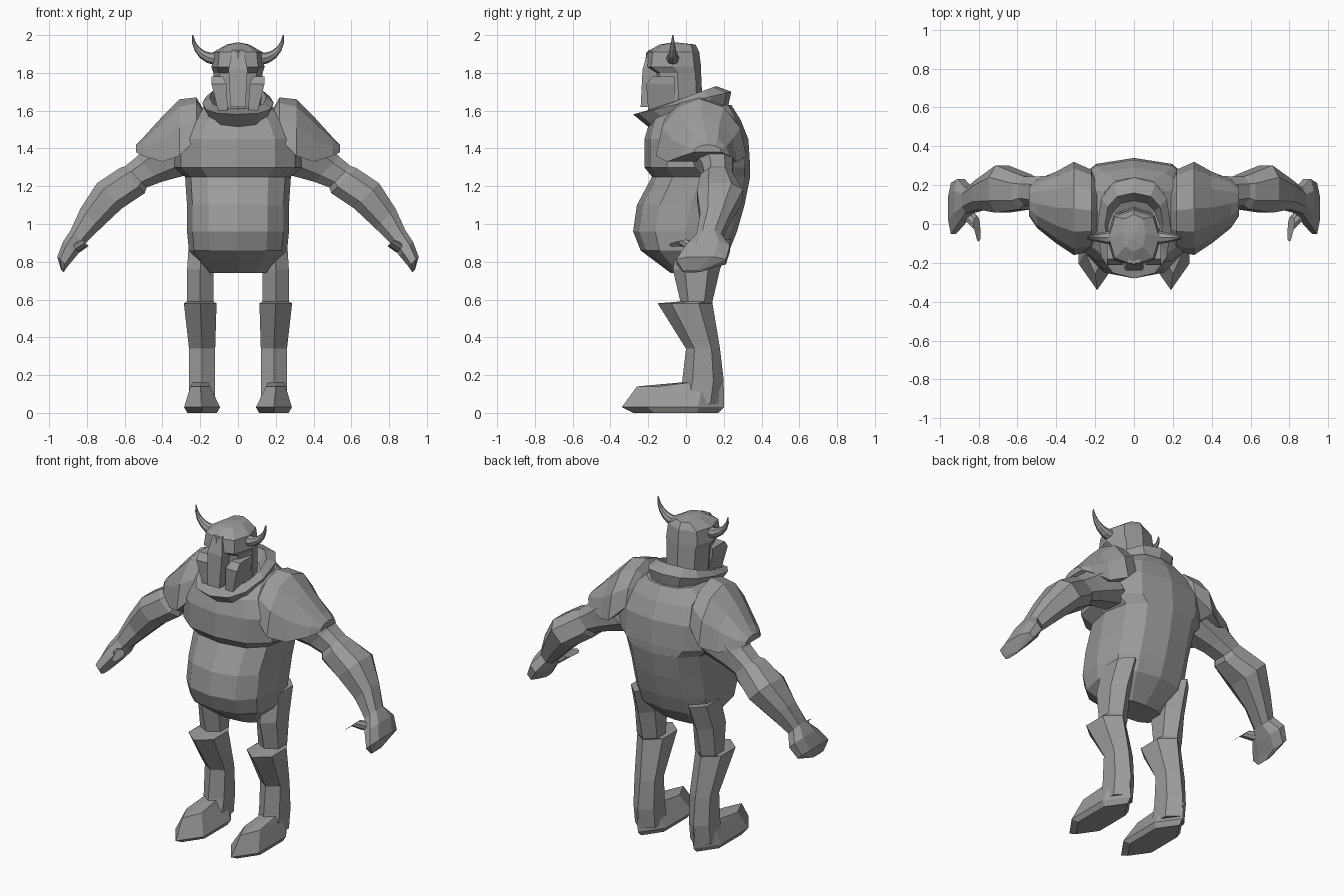
import bpy
import bmesh
from math import sin, cos, pi, copysign

default = bpy.data.objects.get("Cube")
if default:
    bpy.data.objects.remove(default, do_unlink=True)

grey = bpy.data.materials.new("plain grey")
grey.use_nodes = True
shade = (.33, .33, .33, 1)
grey.diffuse_color = shade
grey.node_tree.nodes["Principled BSDF"].inputs["Base Color"].default_value = shade


def outline(sides, power=1.0, turn=0.0):
    """Superellipse polygon starting at the front; low powers are boxier."""
    def bend(value):
        return copysign(abs(value) ** power, value)
    angles = [turn + 2 * pi * step / sides for step in range(sides)]
    return [(bend(sin(angle)), bend(-cos(angle))) for angle in angles]


BODY = outline(sides=12, power=.8)
HEAD = outline(sides=8, power=.8)
ARM = outline(sides=8, power=.8, turn=pi / 8)
ROUND = outline(sides=8)
POINTED = outline(sides=6)
BLOCK = outline(sides=4, power=0, turn=pi / 4)
ARCH = [(2 * sin(pi * step / 6) - 1, -cos(pi * step / 6)) for step in range(7)]


def loft(name, shape, sections, side=1, tilt=0):
    """Skin a row of cross-sections; side -1 mirrors, tilt raises the back."""
    bm = bmesh.new()
    rings = []
    for x, z, across, rise, front, back in sections:
        middle, depth = (front + back) / 2, (back - front) / 2
        rings.append([
            bm.verts.new((side * (x + a * across), middle + b * depth, z + a * rise + b * tilt))
            for a, b in shape
        ])
    for low, high in zip(rings, rings[1:]):
        for i in range(len(shape)):
            bm.faces.new((low[i - 1], low[i], high[i], high[i - 1]))
    bm.faces.new(rings[0])
    bm.faces.new(rings[-1])
    bmesh.ops.recalc_face_normals(bm, faces=bm.faces)
    mesh = bpy.data.meshes.new(name)
    bm.to_mesh(mesh)
    bm.free()
    mesh.materials.append(grey)
    part = bpy.data.objects.new(name, mesh)
    bpy.context.collection.objects.link(part)


# Cross-sections: level, upright, or slanted outward and up
def level(z, half, front, back, x=0.0):
    return x, z, half, 0, front, back


def upright(x, z, half, front, back):
    return x, z, 0, half, front, back


def slant(x, z, thick, front, back):
    reach = thick * sin(pi / 4) / 2
    return x, z, reach, reach, front, back


def horn_section(part):
    """Section of a tapering quarter-circle horn, part running from base to tip."""
    angle = part * pi / 2
    radius = .035 - .032 * part
    return (.12 + .12 * sin(angle), 2 - .125 * cos(angle),
            radius * sin(angle), -radius * cos(angle), -.07 - radius, -.07 + radius)


# Torso: round belly with the chest stepping out above it
loft("torso", BODY, [
    level(z=.74, half=.16, front=-.08, back=.1),
    level(z=.86, half=.26, front=-.24, back=.23),
    level(z=.96, half=.27, front=-.28, back=.27),
    level(z=1.1, half=.27, front=-.26, back=.31),
    level(z=1.25, half=.28, front=-.18, back=.34),
    level(z=1.3, half=.34, front=-.22, back=.34),
    level(z=1.45, half=.34, front=-.22, back=.33),
    level(z=1.55, half=.28, front=-.19, back=.29),
    level(z=1.63, half=.17, front=-.1, back=.24),
])

# Flared neck collar, higher at the back
loft("collar", BODY, [
    level(z=1.55, half=.15, front=-.17, back=.22),
    level(z=1.64, half=.19, front=-.28, back=.24),
    level(z=1.67, half=.15, front=-.17, back=.16),
    level(z=1.6, half=.12, front=-.13, back=.12),
], tilt=.06)

# Helmeted head with recessed eye band and domed crown
loft("helmet", HEAD, [
    level(z=1.58, half=.12, front=-.16, back=.09),
    level(z=1.8, half=.13, front=-.17, back=.08),
    level(z=1.83, half=.14, front=-.22, back=.08),
    level(z=1.91, half=.13, front=-.21, back=.07),
    level(z=1.95, half=.06, front=-.14, back=.05),
    level(z=1.96, half=.01, front=-.08, back=-.04),
])
loft("nose_guard", BLOCK, [
    level(z=1.62, half=.04, front=-.24, back=-.1),
    level(z=1.82, half=.05, front=-.23, back=-.1),
    level(z=1.92, half=.03, front=-.2, back=-.1),
])

for side, label in ((1, "left"), (-1, "right")):
    loft(label + "_horn", ROUND, [horn_section(step / 5) for step in range(6)], side)

    # Cheek plate below the eye
    loft(label + "_cheek_plate", BLOCK, [
        level(x=.08, z=1.6, half=.025, front=-.2, back=-.06),
        level(x=.1, z=1.74, half=.04, front=-.21, back=-.06),
        level(x=.11, z=1.78, half=.03, front=-.18, back=-.06),
    ], side)

    # Shoulder pad, arched over the arm
    loft(label + "_shoulder_pad", ARCH, [
        upright(x=.18, z=1.55, half=.05, front=-.1, back=.22),
        upright(x=.22, z=1.56, half=.11, front=-.14, back=.28),
        upright(x=.31, z=1.51, half=.15, front=-.16, back=.32),
        upright(x=.4, z=1.45, half=.12, front=-.1, back=.27),
        upright(x=.5, z=1.41, half=.05, front=-.02, back=.23),
        upright(x=.54, z=1.4, half=.02, front=.04, back=.19),
    ], side)

    # Arm with raised cuff, broad forearm and mitten hand
    loft(label + "_arm", ARM, [
        slant(x=.33, z=1.37, thick=.3, front=.02, back=.26),
        slant(x=.47, z=1.29, thick=.2, front=.08, back=.25),
        slant(x=.54, z=1.25, thick=.17, front=.09, back=.25),
        slant(x=.56, z=1.23, thick=.2, front=.07, back=.26),
        slant(x=.68, z=1.15, thick=.2, front=.05, back=.31),
        slant(x=.78, z=1.03, thick=.16, front=.07, back=.24),
        slant(x=.85, z=.93, thick=.11, front=.05, back=.19),
        slant(x=.89, z=.87, thick=.11, front=-.01, back=.24),
        slant(x=.93, z=.8, thick=.08, front=-.06, back=.22),
        slant(x=.93, z=.75, thick=.02, front=-.02, back=.08),
    ], side)
    loft(label + "_thumb", ROUND, [
        slant(x=.86, z=.87, thick=.06, front=.01, back=.1),
        slant(x=.81, z=.9, thick=.05, front=-.04, back=.04),
        slant(x=.8, z=.89, thick=.03, front=-.09, back=-.05),
    ], side)

    # Leg with a sharp projecting knee guard
    loft(label + "_leg", POINTED, [
        level(x=.19, z=.92, half=.08, front=-.04, back=.24),
        level(x=.2, z=.76, half=.08, front=-.07, back=.18),
        level(x=.2, z=.59, half=.08, front=-.03, back=.14),
        level(x=.2, z=.58, half=.1, front=-.15, back=.14),
        level(x=.19, z=.34, half=.08, front=0, back=.18),
        level(x=.19, z=.17, half=.08, front=-.02, back=.2),
        level(x=.19, z=.05, half=.08, front=-.05, back=.19),
    ], side)

    # Long foot sloping up from a pointed toe
    loft(label + "_foot", POINTED, [
        level(x=.19, z=0, half=.09, front=-.28, back=.17),
        level(x=.19, z=.03, half=.11, front=-.34, back=.2),
        level(x=.2, z=.14, half=.06, front=-.26, back=.2),
        level(x=.2, z=.16, half=.05, front=-.04, back=.18),
    ], side)
